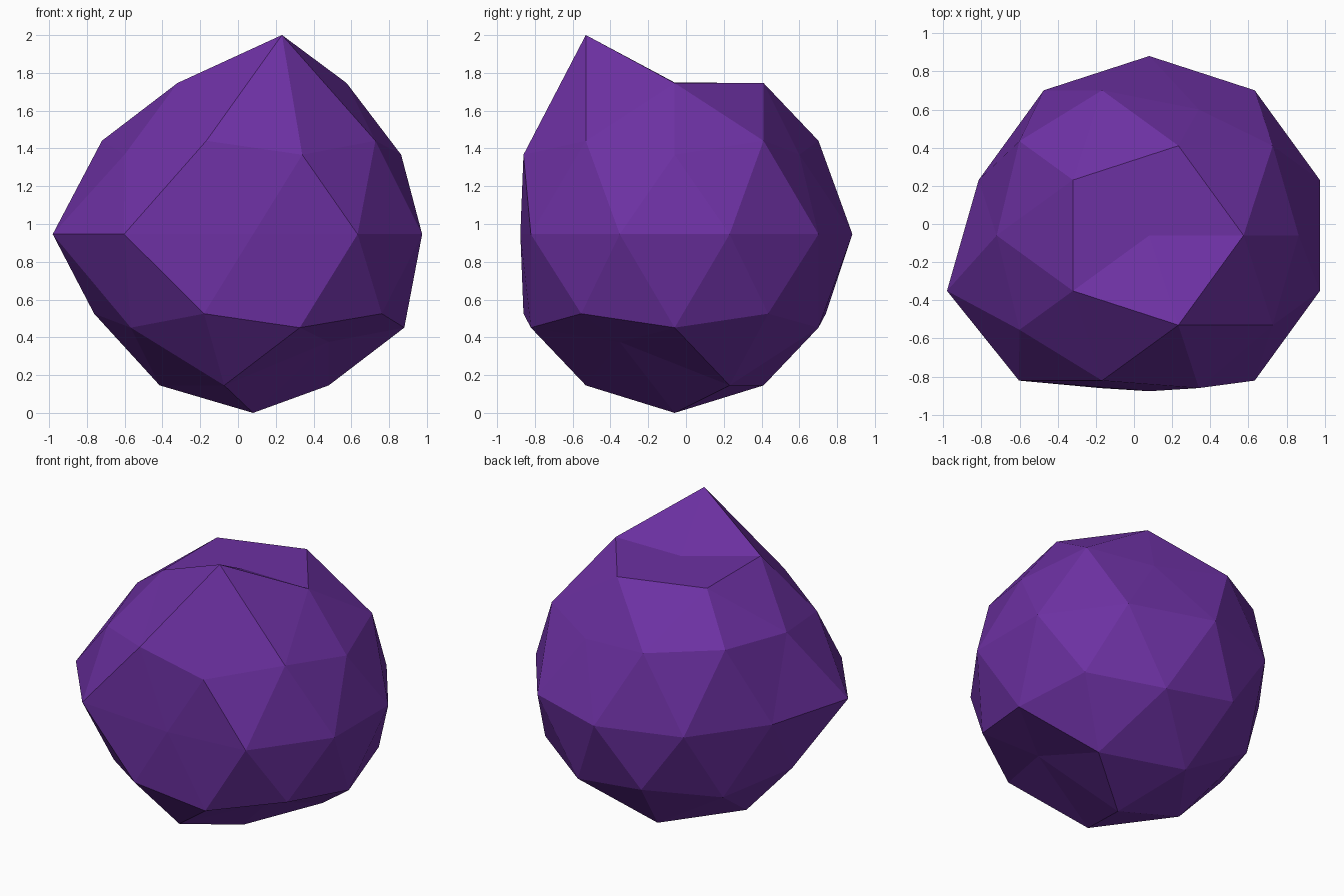
import bpy
from mathutils import Vector

default = bpy.data.objects.get("Cube")
if default:
    bpy.data.objects.remove(default, do_unlink=True)

CENTER = Vector((0.08, -0.06, 0.946))
RADIUS = 0.941

# Faceted boulder: a low-poly sphere
bpy.ops.mesh.primitive_ico_sphere_add(subdivisions=2, radius=RADIUS, location=(0, 0, 0))
rock = bpy.context.object
rock.name = "faceted_rock"
verts = rock.data.vertices
rest = [v.co.normalized() for v in verts]

# Each chip or bulge: direction of the corner, then how far it is pushed
PUSHES = [
    ((0.16, -0.5, 0.85), (0, 0, 0.254)),        # peak
    ((0, 0, 1), (0, 0, -0.138)),                # flattened top
    ((-0.95, -0.31, 0), (-0.166, 0, 0)),        # right bulge
    ((-0.59, -0.81, 0), (-0.13, 0, 0)),         # front right bulge
    ((0, -1, 0), (0, 0.124, 0)),                # flattened front
    ((0.89, 0, 0.45), (-0.058, 0, 0)),          # left chip
    ((-0.72, 0.53, 0.45), (0, 0, 0.11)),        # back shoulder
    ((0.28, 0.85, 0.45), (0, -0.14, 0)),        # back dent
    ((0.43, -0.31, -0.85), (0, 0, 0.23)),       # underside dent
    ((0, 0, -1), (0, 0, -0.005)),               # foot
]
for direction, push in PUSHES:
    d = Vector(direction).normalized()
    i = max(range(len(rest)), key=lambda k: rest[k].dot(d))
    verts[i].co += Vector(push)

for v in verts:
    v.co += CENTER
for p in rock.data.polygons:
    p.use_smooth = False

# Purple stone
color = (0.15, 0.03, 0.36, 1)
stone = bpy.data.materials.new("purple_stone")
stone.use_nodes = True
stone.diffuse_color = color
bsdf = next(n for n in stone.node_tree.nodes if n.type == 'BSDF_PRINCIPLED')
bsdf.inputs["Base Color"].default_value = color
rock.data.materials.append(stone)
